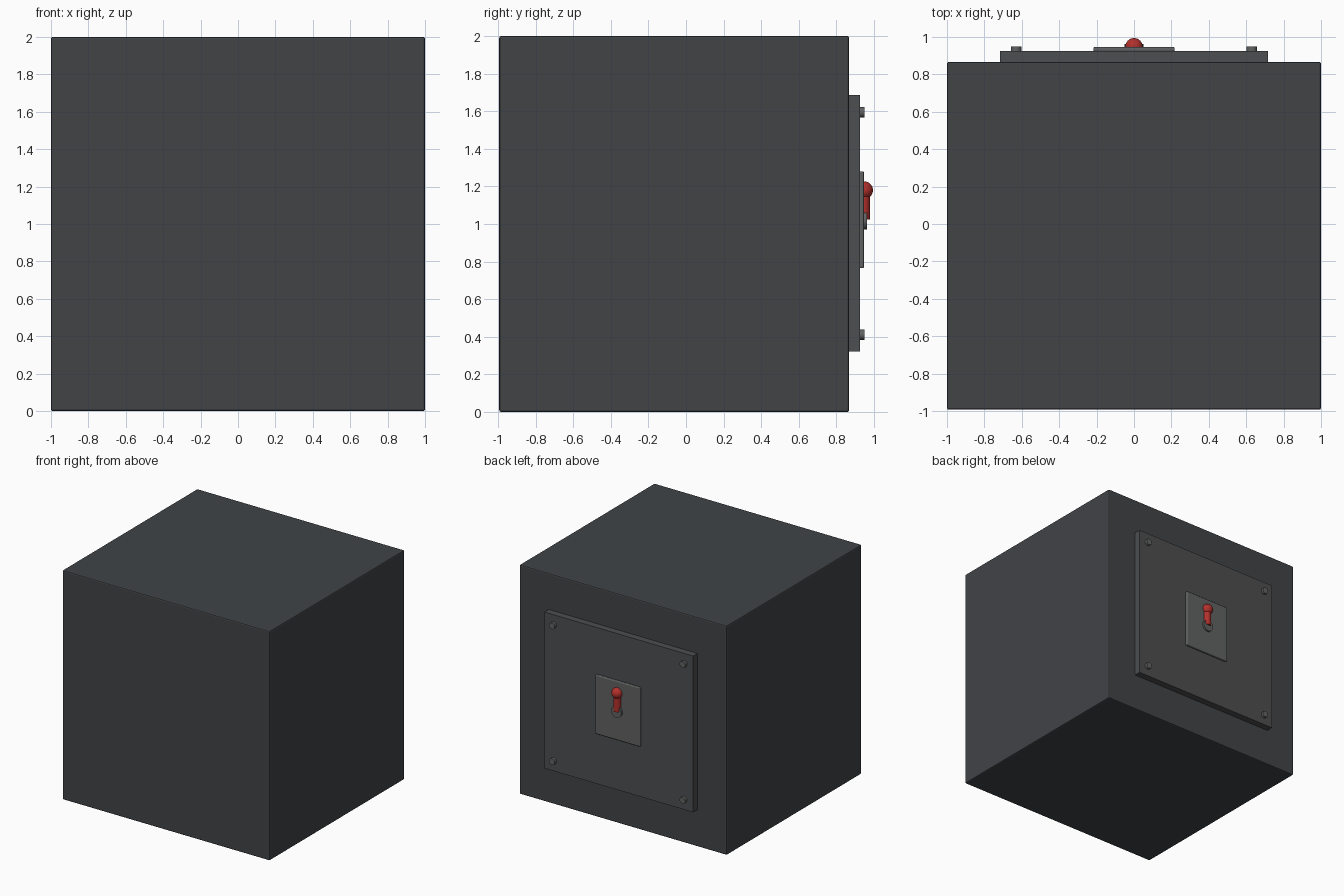
import bpy
from math import pi

if "Cube" in bpy.data.objects:
    bpy.data.objects.remove(bpy.data.objects["Cube"])

def box(name, x, y, z, bevel=0.0, segments=2):
    """Box spanning the given (min, max) ranges."""
    spans = (x, y, z)
    bpy.ops.mesh.primitive_cube_add(size=1, location=[(a + b) / 2 for a, b in spans])
    o = bpy.context.object
    o.name = name
    o.scale = [b - a for a, b in spans]
    bpy.ops.object.transform_apply(location=False, rotation=False, scale=True)
    if bevel:
        m = o.modifiers.new("bevel", "BEVEL")
        m.width = bevel
        m.segments = segments
    return o

def cylinder(name, radius, depth, loc, rot=(0, 0, 0), sides=32):
    bpy.ops.mesh.primitive_cylinder_add(vertices=sides, radius=radius, depth=depth,
                                        location=loc, rotation=rot)
    o = bpy.context.object
    o.name = name
    bpy.ops.object.shade_smooth_by_angle()
    return o

def paint(o, mat):
    o.data.materials.append(mat)

def material(name, rgb):
    m = bpy.data.materials.new(name)
    m.diffuse_color = (*rgb, 1)
    m.use_nodes = True
    m.node_tree.nodes["Principled BSDF"].inputs["Base Color"].default_value = m.diffuse_color
    return m

red = material("red", (0.45, 0.03, 0.025))
dark = material("dark_steel", (0.052, 0.057, 0.062))
steel = material("steel", (0.075, 0.077, 0.08))
light = material("light_steel", (0.12, 0.122, 0.124))

# main block
paint(box("block", (-1, 1), (-0.993, 0.867), (0, 2), 0.01), dark)

# back panel and switch plate
paint(box("back_panel", (-0.717, 0.717), (0.86, 0.926), (0.322, 1.685)), steel)
paint(box("switch_plate", (-0.217, 0.217), (0.921, 0.946), (0.765, 1.28), 0.008, 3), light)

# corner bolts
for sx in (-1, 1):
    for sz in (-1, 1):
        paint(cylinder("bolt", 0.028, 0.04, (sx * 0.63, 0.929, 1.003 + sz * 0.592),
                       (pi / 2, 0, 0), 16), light)

# toggle switch: collar, lever and ball tip
paint(cylinder("switch_collar", 0.05, 0.03, (0, 0.948, 1.02), (pi / 2, 0, 0)), light)
paint(cylinder("switch_lever", 0.033, 0.155, (0, 0.945, 1.1025)), red)
bpy.ops.mesh.primitive_uv_sphere_add(segments=32, ring_count=16, radius=0.047,
                                     location=(0, 0.947, 1.18))
ball = bpy.context.object
ball.name = "switch_ball"
bpy.ops.object.shade_smooth()
paint(ball, red)
